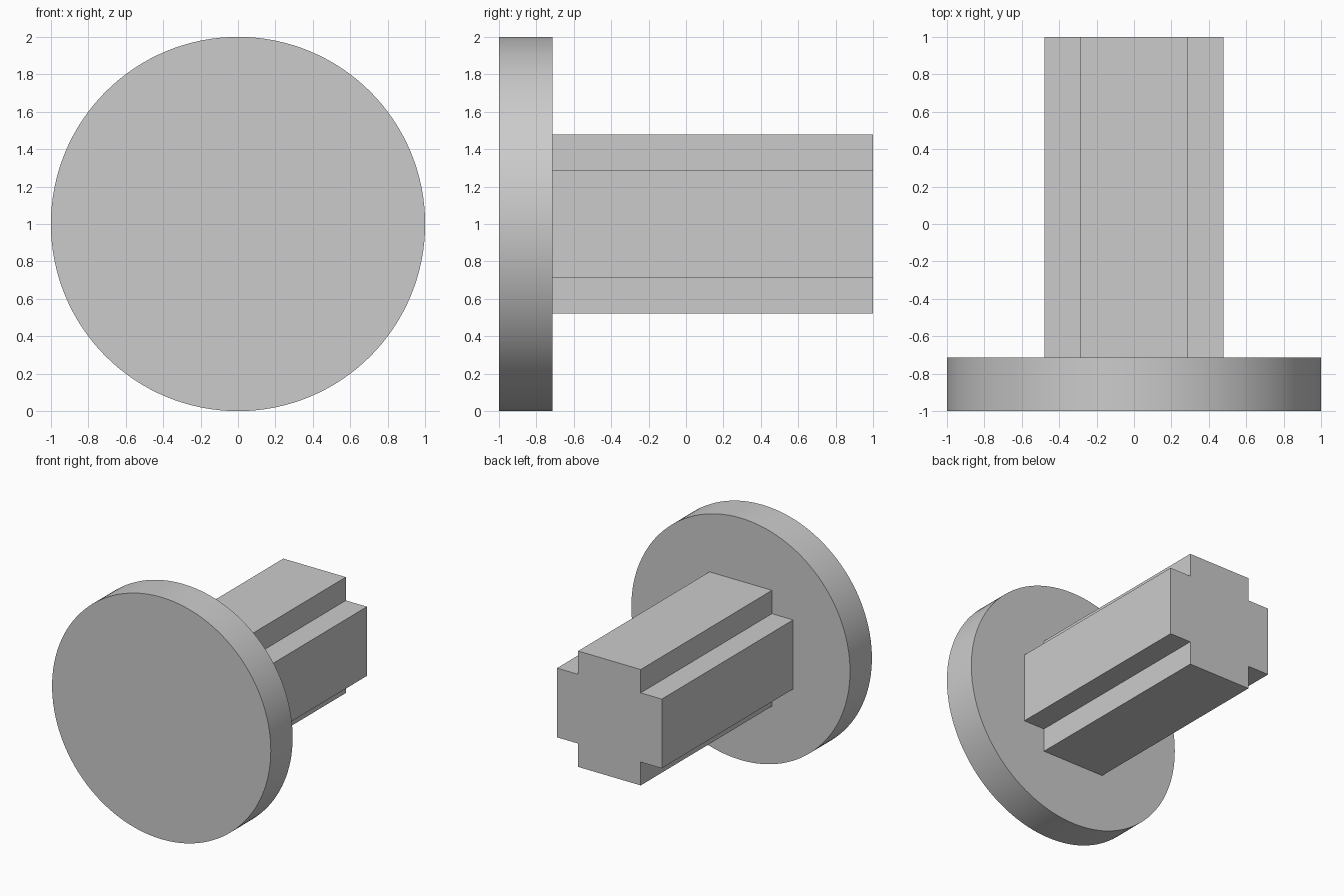
import bpy, bmesh, math
from mathutils import Matrix

cube = bpy.data.objects.get("Cube")
if cube:
    bpy.data.objects.remove(cube, do_unlink=True)

grey = bpy.data.materials.new("light grey")
grey.use_nodes = True
COLOR = (0.6, 0.6, 0.6, 1)
grey.diffuse_color = COLOR
grey.node_tree.nodes["Principled BSDF"].inputs["Base Color"].default_value = COLOR

FRONT, SHOULDER, BACK = -1.0, -0.714, 1.0   # depths along y
MID = 1.0                                   # height of the axis
OUTER, INNER = 0.479, 0.286                 # half widths of the notched shaft


def add_object(name, bm):
    bmesh.ops.recalc_face_normals(bm, faces=bm.faces)
    mesh = bpy.data.meshes.new(name)
    bm.to_mesh(mesh)
    bm.free()
    mesh.materials.append(grey)
    obj = bpy.data.objects.new(name, mesh)
    bpy.context.collection.objects.link(obj)
    return obj


# Round head, its axis along y
bm = bmesh.new()
placement = Matrix.Translation((0, (FRONT + SHOULDER) / 2, MID)) @ Matrix.Rotation(math.pi / 2, 4, "X")
bmesh.ops.create_cone(bm, cap_ends=True, segments=128, radius1=1, radius2=1,
                      depth=SHOULDER - FRONT, matrix=placement)
head = add_object("round_head", bm)
bpy.ops.object.select_all(action="DESELECT")
head.select_set(True)
bpy.context.view_layer.objects.active = head
bpy.ops.object.shade_smooth_by_angle(angle=math.radians(30))

# Shaft: a square with notched corners, one corner turned four times, extruded back
corner = [(OUTER, INNER), (INNER, INNER), (INNER, OUTER)]
bm = bmesh.new()
verts = []
for turn in range(4):
    for x, z in corner:
        for _ in range(turn):
            x, z = -z, x
        verts.append(bm.verts.new((x, SHOULDER, MID + z)))
profile = bm.faces.new(verts)
result = bmesh.ops.extrude_face_region(bm, geom=[profile], use_keep_orig=True)
end = [v for v in result["geom"] if isinstance(v, bmesh.types.BMVert)]
bmesh.ops.translate(bm, verts=end, vec=(0, BACK - SHOULDER, 0))
add_object("notched_shaft", bm)
